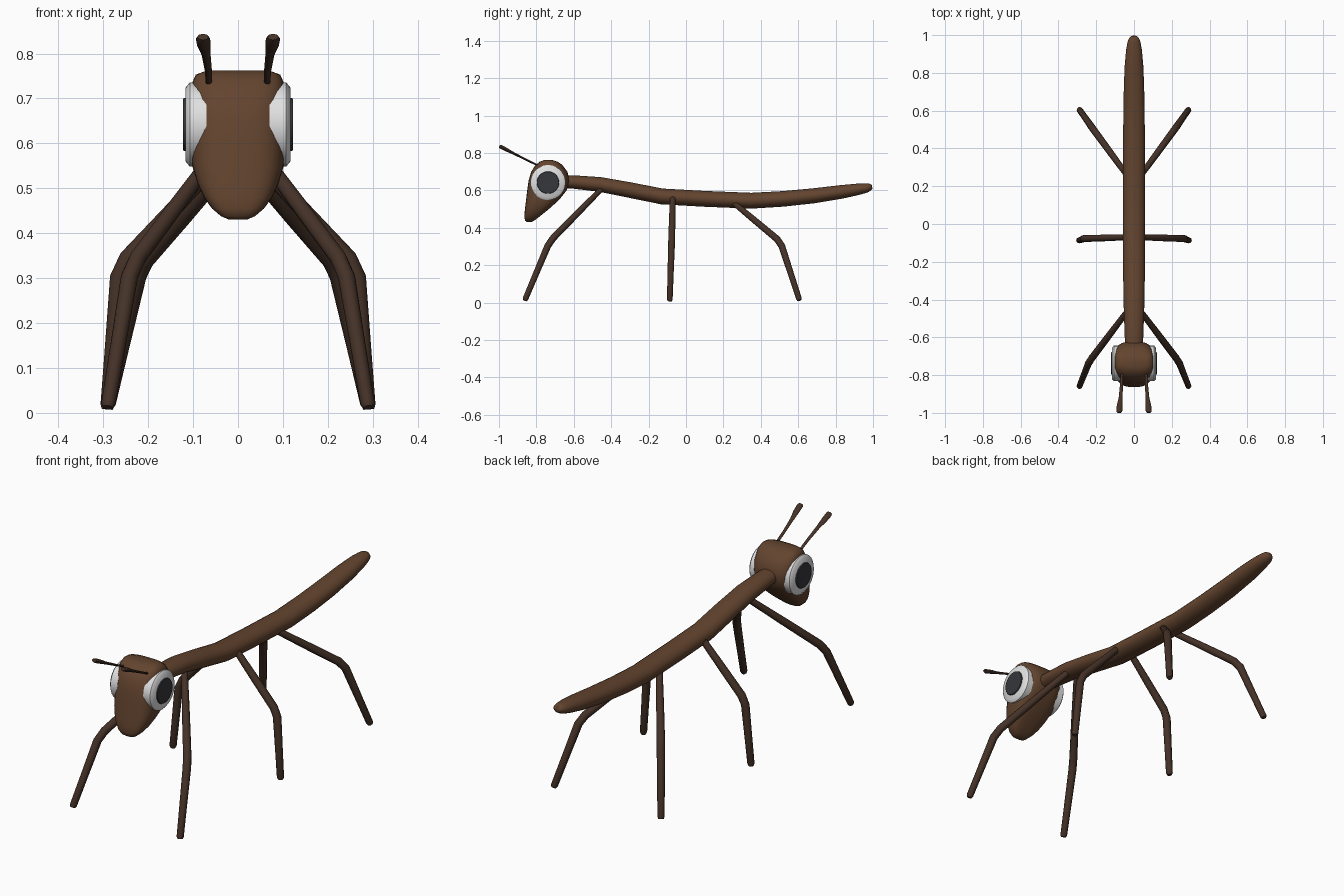
import bpy, bmesh, math
from mathutils import Vector

if "Cube" in bpy.data.objects:
    bpy.data.objects.remove(bpy.data.objects["Cube"])


def material(name, rgb):
    m = bpy.data.materials.new(name)
    m.diffuse_color = (*rgb, 1)
    m.use_nodes = True
    m.node_tree.nodes["Principled BSDF"].inputs["Base Color"].default_value = m.diffuse_color
    return m


BROWN = material("bark brown", (0.125, 0.058, 0.028))
DARK = material("dark brown", (0.058, 0.031, 0.020))
WHITE = material("eye white", (0.75, 0.75, 0.75))
BLACK = material("pupil charcoal", (0.036, 0.038, 0.045))


def skin(name, rings, mat, angle=50):
    """Join a list of closed rings of points into a capped, smooth solid."""
    bm = bmesh.new()
    loops = [[bm.verts.new(p) for p in ring] for ring in rings]
    n = len(loops[0])
    for a, b in zip(loops, loops[1:]):
        for i in range(n):
            j = (i + 1) % n
            bm.faces.new((a[i], a[j], b[j], b[i]))
    bm.faces.new(loops[0][::-1])
    bm.faces.new(loops[-1])
    bmesh.ops.recalc_face_normals(bm, faces=bm.faces)
    me = bpy.data.meshes.new(name)
    bm.to_mesh(me)
    bm.free()
    me.materials.append(mat)
    ob = bpy.data.objects.new(name, me)
    bpy.context.collection.objects.link(ob)
    bpy.ops.object.select_all(action='DESELECT')
    ob.select_set(True)
    bpy.context.view_layer.objects.active = ob
    bpy.ops.object.shade_smooth_by_angle(angle=math.radians(angle))
    return ob


def tube(name, path, radii, mat, sides=10, flat=1.0):
    """Sweep an oval along a path; flat scales the upright radius."""
    pts = [Vector(p) for p in path]
    rings = []
    for k, (p, r) in enumerate(zip(pts, radii)):
        t = (pts[min(k + 1, len(pts) - 1)] - pts[max(k - 1, 0)]).normalized()
        u = Vector((1, 0, 0))
        u = (u - t * u.dot(t)).normalized()
        v = t.cross(u)
        rings.append([p + u * r * math.cos(a) + v * r * flat * math.sin(a)
                      for a in (2 * math.pi * i / sides for i in range(sides))])
    return skin(name, rings, mat)


# Long slender body: (y, z, half width)
body = [(-0.70, 0.648, 0.044), (-0.60, 0.645, 0.049), (-0.46, 0.632, 0.054),
        (-0.30, 0.602, 0.057), (-0.13, 0.568, 0.058), (0.10, 0.555, 0.058),
        (0.35, 0.545, 0.058), (0.52, 0.555, 0.057), (0.68, 0.571, 0.055),
        (0.83, 0.592, 0.050), (0.92, 0.606, 0.042), (0.965, 0.613, 0.034),
        (0.985, 0.618, 0.026), (0.995, 0.620, 0.014)]
tube("body", [(0, y, z) for y, z, _ in body], [r for *_, r in body], BROWN, 18, 0.74)

# Head: rounded-box sections stacked upward (z, half width, front y, back y)
head = [(0.431, 0.022, -0.850, -0.828), (0.438, 0.038, -0.860, -0.812),
        (0.455, 0.058, -0.864, -0.790), (0.48, 0.076, -0.863, -0.758),
        (0.51, 0.090, -0.860, -0.722), (0.55, 0.102, -0.855, -0.678),
        (0.60, 0.106, -0.849, -0.638), (0.65, 0.107, -0.842, -0.622),
        (0.70, 0.106, -0.828, -0.634), (0.735, 0.102, -0.805, -0.660),
        (0.753, 0.094, -0.783, -0.685), (0.762, 0.070, -0.760, -0.712)]


def section(z, w, front, back, n=28):
    mid, half = (front + back) / 2, (back - front) / 2
    ring = []
    for i in range(n):
        c, s = math.cos(2 * math.pi * i / n), math.sin(2 * math.pi * i / n)
        ring.append((w * math.copysign(abs(c) ** 0.66, c),
                     mid + half * math.copysign(abs(s) ** 0.66, s), z))
    return ring


skin("head", [section(*h) for h in head], BROWN)


def disc(name, side, steps, mat):
    """Stepped round plate facing sideways: steps are (x, radius)."""
    rings = [[(side * x, -0.738 + r * math.cos(a), 0.642 + r * math.sin(a))
              for a in (2 * math.pi * i / 28 for i in range(28))] for x, r in steps]
    return skin(name, rings, mat, 40)


for side, label in ((1, "right"), (-1, "left")):
    # Eyes
    disc(f"{label}_eye", side, [(0.07, 0.094), (0.107, 0.094), (0.117, 0.082)], WHITE)
    disc(f"{label}_pupil", side, [(0.116, 0.060), (0.122, 0.058)], BLACK)

    # Antenna with a thicker tip
    tube(f"{label}_antenna",
         [(side * x, y, z) for x, y, z in ((0.064, -0.775, 0.725), (0.066, -0.85, 0.762),
          (0.071, -0.92, 0.797), (0.076, -0.96, 0.818), (0.078, -0.99, 0.833),
          (0.078, -0.998, 0.837))],
         (0.007, 0.008, 0.010, 0.015, 0.016, 0.012), DARK, 8, 0.65)

    # Legs: hip, knee and foot, with a softened knee
    for part, hip, knee, foot in (
            ("front", (0.03, -0.455, 0.605), (0.238, -0.73, 0.325), (0.290, -0.862, 0.012)),
            ("middle", (0.02, -0.07, 0.585), (0.264, -0.077, 0.325), (0.291, -0.087, 0.008)),
            ("hind", (0.02, 0.235, 0.55), (0.218, 0.505, 0.325), (0.290, 0.607, 0.012))):
        h, k, f = (Vector((side * p[0], p[1], p[2])) for p in (hip, knee, foot))
        path = [h, h.lerp(k, 0.5), h.lerp(k, 0.93), k.lerp(f, 0.07),
                k.lerp(f, 0.6), k.lerp(f, 0.97), f]
        tube(f"{label}_{part}_leg", path,
             (0.015, 0.018, 0.019, 0.019, 0.017, 0.016, 0.012), DARK, 10)
